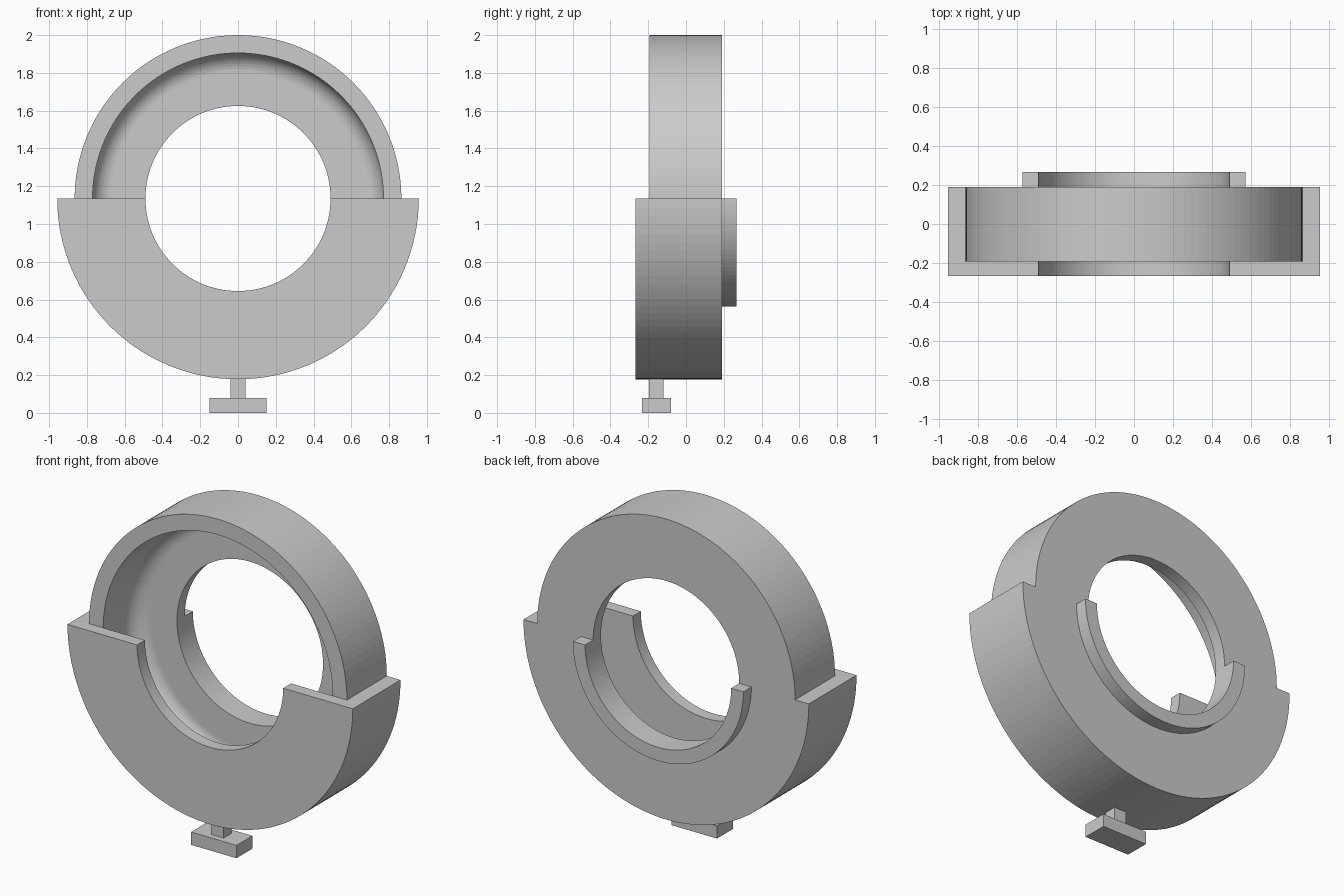
import bpy, bmesh, math

if "Cube" in bpy.data.objects:
    bpy.data.objects.remove(bpy.data.objects["Cube"])

ZC = 1.135            # height of the ring axis
SEG = 64              # segments per half turn
HOLE, LIP, WALL, RING, SHELL = 0.49, 0.572, 0.77, 0.865, 0.957
FRONT, RIM, FLOOR, BACK, LIP_Y = -0.267, -0.192, 0.115, 0.19, 0.267

grey = bpy.data.materials.new("plain grey")
grey.diffuse_color = (0.6, 0.6, 0.6, 1)
grey.use_nodes = True
grey.node_tree.nodes["Principled BSDF"].inputs["Base Color"].default_value = grey.diffuse_color


def add_object(name, bm):
    bmesh.ops.recalc_face_normals(bm, faces=bm.faces)
    mesh = bpy.data.meshes.new(name)
    bm.to_mesh(mesh)
    bm.free()
    mesh.materials.append(grey)
    obj = bpy.data.objects.new(name, mesh)
    bpy.context.collection.objects.link(obj)
    return obj


def point(r, y, a):
    return (r * math.cos(a), y, ZC + r * math.sin(a))


def half_sweep(bm, profile, start):
    """Sweep a closed (radius, y) profile through half a turn, ends open."""
    rows = [[bm.verts.new(point(r, y, start + math.pi * i / SEG)) for r, y in profile]
            for i in range(SEG + 1)]
    n = len(profile)
    for a, b in zip(rows, rows[1:]):
        for j in range(n):
            k = (j + 1) % n
            bm.faces.new((a[j], a[k], b[k], b[j]))


def box(name, x, y, z):
    bm = bmesh.new()
    bmesh.ops.create_cube(bm, size=1)
    for v in bm.verts:
        v.co = [lo + (c + 0.5) * (hi - lo) for c, (lo, hi) in zip(v.co, (x, y, z))]
    return add_object(name, bm)


# rounded recess shared by both halves, from front rim to the hole
R = 0.1
recess = [(WALL, RIM)]
recess += [(WALL - R + R * math.cos(t), FLOOR - R + R * math.sin(t))
           for t in (math.pi / 2 * i / 10 for i in range(11))]
recess += [(HOLE, FLOOR), (HOLE, BACK)]

# housing: plain upper ring, thicker lower half with front plate and back lip
bm = bmesh.new()
half_sweep(bm, recess + [(LIP, BACK), (RING, BACK), (RING, RIM)], 0)
half_sweep(bm, recess + [(HOLE, LIP_Y), (LIP, LIP_Y), (LIP, BACK), (RING, BACK),
                         (SHELL, BACK), (SHELL, FRONT), (HOLE, FRONT), (HOLE, RIM)], math.pi)

# step faces where the lower half ends
lip_cap = [(HOLE, BACK), (HOLE, LIP_Y), (LIP, LIP_Y), (LIP, BACK)]
shell_cap = [(RING, BACK), (SHELL, BACK), (SHELL, FRONT), (HOLE, FRONT),
             (HOLE, RIM), (WALL, RIM), (RING, RIM)]
for cap in (lip_cap, shell_cap):
    for a in (0, math.pi):
        bm.faces.new([bm.verts.new(point(r, y, a)) for r, y in cap])
bmesh.ops.remove_doubles(bm, verts=bm.verts, dist=1e-4)
add_object("ring_housing", bm)

# foot under the front of the housing
box("foot_stem", (-0.04, 0.04), (-0.195, -0.118), (0.07, 0.2))
box("foot_base", (-0.152, 0.152), (-0.232, -0.08), (0, 0.078))
